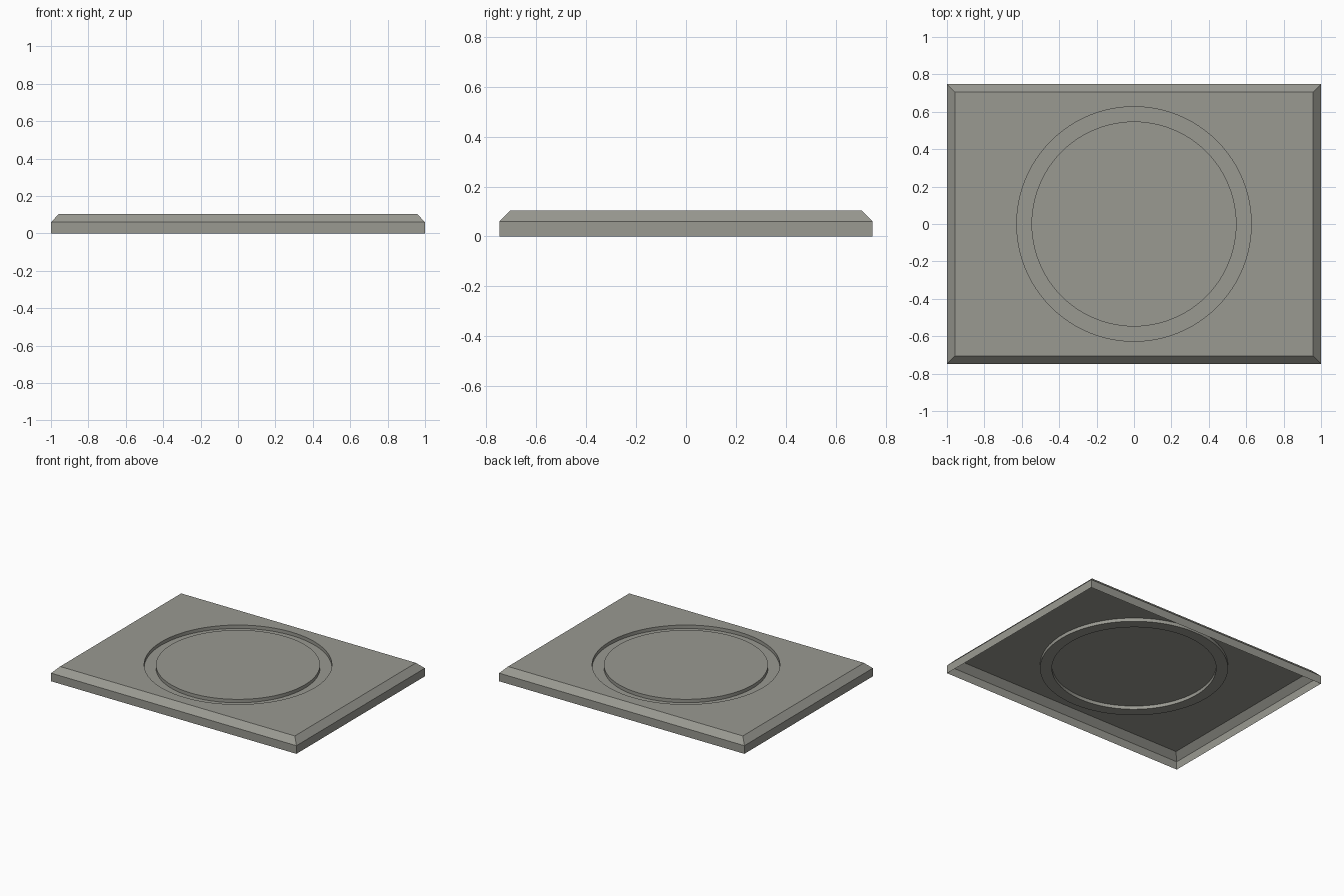
import bpy
import bmesh
from math import cos, sin, tau

old = bpy.data.objects.get("Cube")
if old:
    bpy.data.objects.remove(old, do_unlink=True)

HALF_X, HALF_Y = 1.0, 0.748
SKIRT_Z, TOP_Z = 0.06, 0.104
BEVEL = 0.043
OUTER_R, INNER_R, DEPTH = 0.627, 0.548, 0.025
SEGMENTS = 96

stone = bpy.data.materials.new("warm_grey")
stone.use_nodes = True
stone.diffuse_color = (0.32, 0.32, 0.285, 1)
stone.node_tree.nodes["Principled BSDF"].inputs["Base Color"].default_value = stone.diffuse_color


def rectangle(bm, inset, z):
    x, y = HALF_X - inset, HALF_Y - inset
    return [bm.verts.new((sx * x, sy * y, z))
            for sx, sy in ((-1, -1), (1, -1), (1, 1), (-1, 1))]


def circle(bm, r, z):
    return [bm.verts.new((r * cos(tau * i / SEGMENTS), r * sin(tau * i / SEGMENTS), z))
            for i in range(SEGMENTS)]


def bridge(bm, loops):
    """Join successive loops, outermost first, with quads facing up and out."""
    for a, b in zip(loops, loops[1:]):
        for i in range(len(a)):
            j = (i + 1) % len(a)
            bm.faces.new((a[i], a[j], b[j], b[i]))


def loop_edges(bm, loop):
    return [bm.edges.new((v, loop[(i + 1) % len(loop)])) for i, v in enumerate(loop)]


def finish(bm, name, smooth=False):
    mesh = bpy.data.meshes.new(name)
    bm.to_mesh(mesh)
    bm.free()
    mesh.materials.append(stone)
    obj = bpy.data.objects.new(name, mesh)
    bpy.context.collection.objects.link(obj)
    if smooth:
        bpy.ops.object.select_all(action="DESELECT")
        obj.select_set(True)
        bpy.context.view_layer.objects.active = obj
        bpy.ops.object.shade_smooth_by_angle()


# Open-bottomed skirt with the sloping border above it
bm = bmesh.new()
bridge(bm, [rectangle(bm, 0, 0), rectangle(bm, 0, SKIRT_Z), rectangle(bm, BEVEL, TOP_Z)])
finish(bm, "bevelled_border")

# Flat top with a round opening
bm = bmesh.new()
edges = loop_edges(bm, rectangle(bm, BEVEL, TOP_Z)) + loop_edges(bm, circle(bm, OUTER_R, TOP_Z))
bmesh.ops.triangle_fill(bm, edges=edges, use_beauty=True, normal=(0, 0, 1))
for face in bm.faces:
    face.normal_update()
    if face.normal.z < 0:
        face.normal_flip()
finish(bm, "top_panel")

# Sunken ring, also visible as a raised ring underneath
bm = bmesh.new()
bridge(bm, [circle(bm, r, z) for r, z in (
    (OUTER_R, TOP_Z), (OUTER_R, TOP_Z - DEPTH),
    (INNER_R, TOP_Z - DEPTH), (INNER_R, TOP_Z))])
finish(bm, "ring_groove", smooth=True)

# Disc inside the ring, level with the top
bm = bmesh.new()
bm.faces.new(circle(bm, INNER_R, TOP_Z))
finish(bm, "centre_disc")
